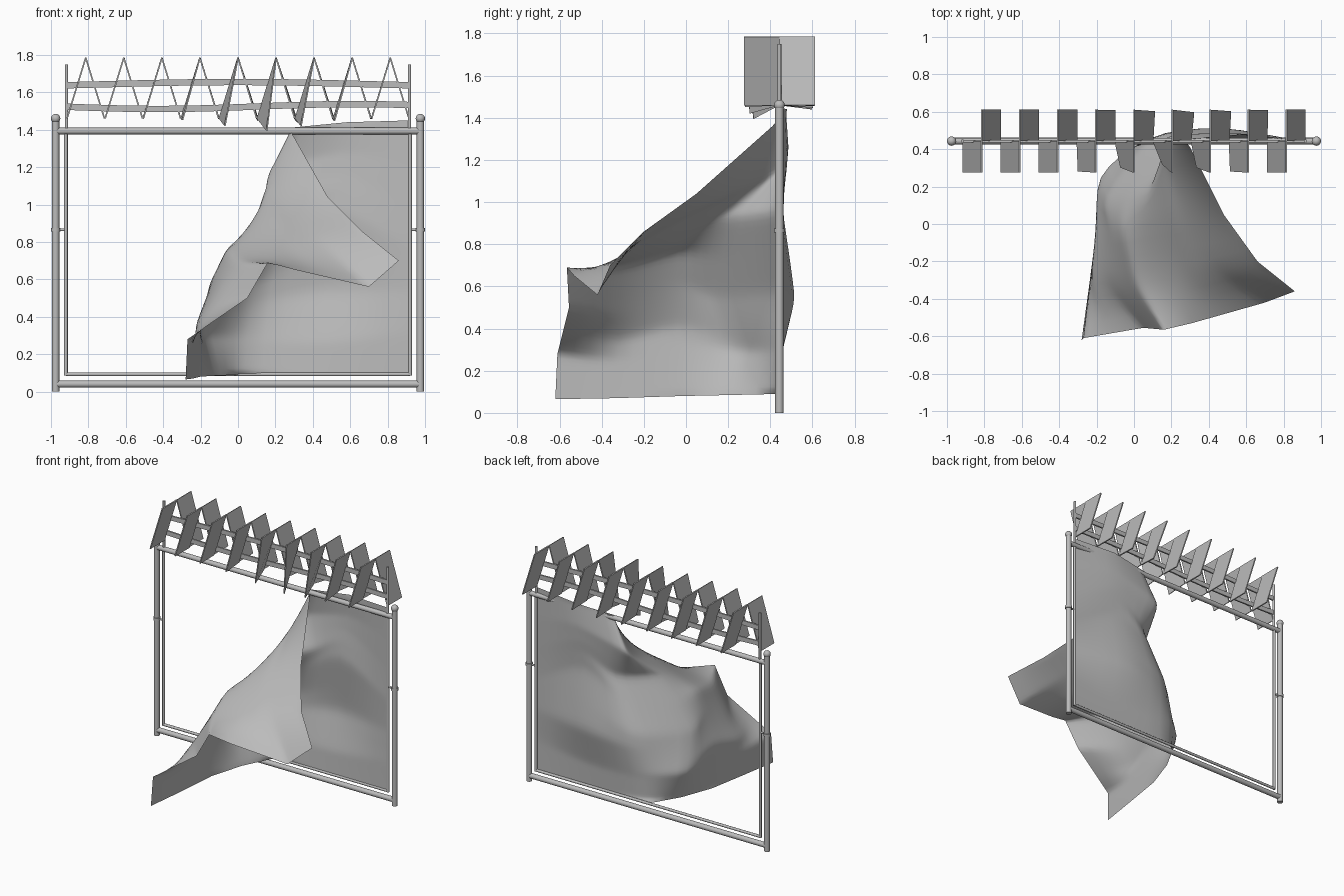
import bpy
import bmesh
import math
from mathutils import Vector

cube = bpy.data.objects.get("Cube")
if cube:
    bpy.data.objects.remove(cube)

grey = bpy.data.materials.new("plain grey")
grey.use_nodes = True
grey.diffuse_color = (0.5, 0.5, 0.5, 1)
grey.node_tree.nodes["Principled BSDF"].inputs["Base Color"].default_value = (0.5, 0.5, 0.5, 1)

PLANE = 0.443   # depth of the upright frame
POST = 0.975    # half spacing of the posts
INNER = 0.92    # half spacing of the inner cord


def finish(obj, name, angle=40):
    obj.name = name
    obj.data.materials.clear()
    obj.data.materials.append(grey)
    if angle:
        bpy.ops.object.select_all(action='DESELECT')
        obj.select_set(True)
        bpy.context.view_layer.objects.active = obj
        bpy.ops.object.shade_smooth_by_angle(angle=math.radians(angle))
    return obj


def from_bmesh(bm, name, angle=0):
    mesh = bpy.data.meshes.new(name)
    bm.to_mesh(mesh)
    bm.free()
    obj = bpy.data.objects.new(name, mesh)
    bpy.context.collection.objects.link(obj)
    return finish(obj, name, angle)


def tube(name, start, end, radius, sides=16):
    start, end = Vector(start), Vector(end)
    axis = end - start
    bpy.ops.mesh.primitive_cylinder_add(vertices=sides, radius=radius, depth=axis.length,
                                        location=(start + end) / 2)
    obj = bpy.context.object
    obj.rotation_euler = axis.to_track_quat('Z', 'Y').to_euler()
    return finish(obj, name)


def thicken(obj, amount):
    mod = obj.modifiers.new("thickness", 'SOLIDIFY')
    mod.thickness = amount
    mod.offset = 0


# Upright frame, with a mirrored set of parts on each side
for side, s in (("left", 1), ("right", -1)):
    x = s * POST
    tube(side + "_post", (x, PLANE, 0), (x, PLANE, 1.45), 0.02)
    bpy.ops.mesh.primitive_uv_sphere_add(segments=16, ring_count=10, radius=0.025,
                                         location=(x, PLANE, 1.46))
    finish(bpy.context.object, side + "_post_cap")
    tube(side + "_collar", (x, PLANE, 0.855), (x, PLANE, 0.875), 0.025)
    tube(side + "_link", (x, PLANE, 0.865), (s * INNER, PLANE, 0.865), 0.007, 12)
    tube(side + "_inner_cord", (s * INNER, PLANE, 0.085), (s * INNER, PLANE, 1.4), 0.01, 12)
    tube(side + "_flag_upright", (s * 0.917, PLANE, 1.4), (s * 0.917, PLANE, 1.75), 0.009, 12)

tube("bottom_rail", (-POST, PLANE, 0.04), (POST, PLANE, 0.04), 0.019)
tube("top_rail", (-POST, PLANE, 1.393), (POST, PLANE, 1.393), 0.018)
tube("bottom_inner_cord", (-INNER, PLANE, 0.092), (INNER, PLANE, 0.092), 0.01, 12)


# Wavy ribbons that carry the row of flags
def ribbon(name, height, half, wave):
    bm = bmesh.new()
    rows = []
    for i in range(25):
        x = -INNER + 2 * INNER * i / 24
        z = height + wave(x)
        rows.append([bm.verts.new((x, PLANE, z + d)) for d in (-half, half)])
    for a, b in zip(rows, rows[1:]):
        bm.faces.new((a[0], b[0], b[1], a[1]))
    thicken(from_bmesh(bm, name), 0.012)


ribbon("upper_ribbon", 1.643, 0.017, lambda x: 0.012 * math.cos(2.2 * x))
ribbon("lower_ribbon", 1.524, 0.017, lambda x: 0.013 * math.sin(3 * x - 0.3))

# Zigzag flags: rising ones in front, falling ones behind, the middle ones twisted
bm = bmesh.new()
for i in range(9):
    peak = -0.814 + 0.2035 * i
    twist = math.exp(-((i - 5) / 1.4) ** 2)
    for s in (-1, 1):
        t = twist if s < 0 else twist * 0.3
        low = peak + s * 0.1
        far = PLANE + s * 0.168
        corners = ((peak, PLANE, 1.785), (peak, far, 1.785),
                   (low + 0.05 * t, far - s * 0.045 * t, 1.46 - 0.065 * t),
                   (low, PLANE, 1.46))
        bm.faces.new([bm.verts.new(c) for c in corners])
thicken(from_bmesh(bm, "zigzag_flags"), 0.008)


# Torn sheet: lofted through section lines, from the left post round to the free edge
def along(points, t):
    pos = t * (len(points) - 1)
    i = min(int(pos + 1e-6), len(points) - 2)
    return Vector(points[i]).lerp(Vector(points[i + 1]), pos - i)


sections = [
    [(.92, .44, .09), (.92, .44, 1.45)],
    [(.5, .44, .09), (.48, .45, .26), (.45, .53, .55), (.5, .46, 1),
     (.53, .485, 1.2), (.56, .49, 1.3), (.58, .48, 1.44)],
    [(0, .44, .09), (.03, .455, .3), (.09, .49, .57), (.28, .445, .95),
     (.17, .48, 1.19), (.27, .45, 1.41)],
    [(-.12, .22, .085), (-.2, .26, .29), (-.17, .13, .55), (.08, .2, .93),
     (.15, .42, 1.13), (.3, .41, 1.36)],
    [(-.2, -.02, .08), (-.205, -.04, .42), (-.07, -.03, .77), (.2, .03, .94), (.48, .05, 1.04)],
    [(-.24, -.33, .07), (-.235, -.32, .34), (0, -.32, .69), (.33, -.29, .77), (.66, -.2, .86)],
    [(-.28, -.62, .065), (-.27, -.61, .28), (.05, -.555, .5), (.16, -.565, .69),
     (.31, -.53, .65), (.7, -.42, .56), (.86, -.36, .7)],
]
ROWS, COLS = 60, 24
bm = bmesh.new()
grid = []
for r in range(ROWS + 1):
    across = [along(p, r / ROWS) for p in sections]
    grid.append([bm.verts.new(along(across, c / COLS)) for c in range(COLS + 1)])
for low, high in zip(grid, grid[1:]):
    for c in range(COLS):
        bm.faces.new((low[c], high[c], high[c + 1], low[c + 1]))
# Ease the folds without moving the hem
for _ in range(4):
    inner = [v for v in bm.verts if not v.is_boundary]
    bmesh.ops.smooth_vert(bm, verts=inner, factor=0.5,
                          use_axis_x=True, use_axis_y=True, use_axis_z=True)
from_bmesh(bm, "torn_sheet", 80)
